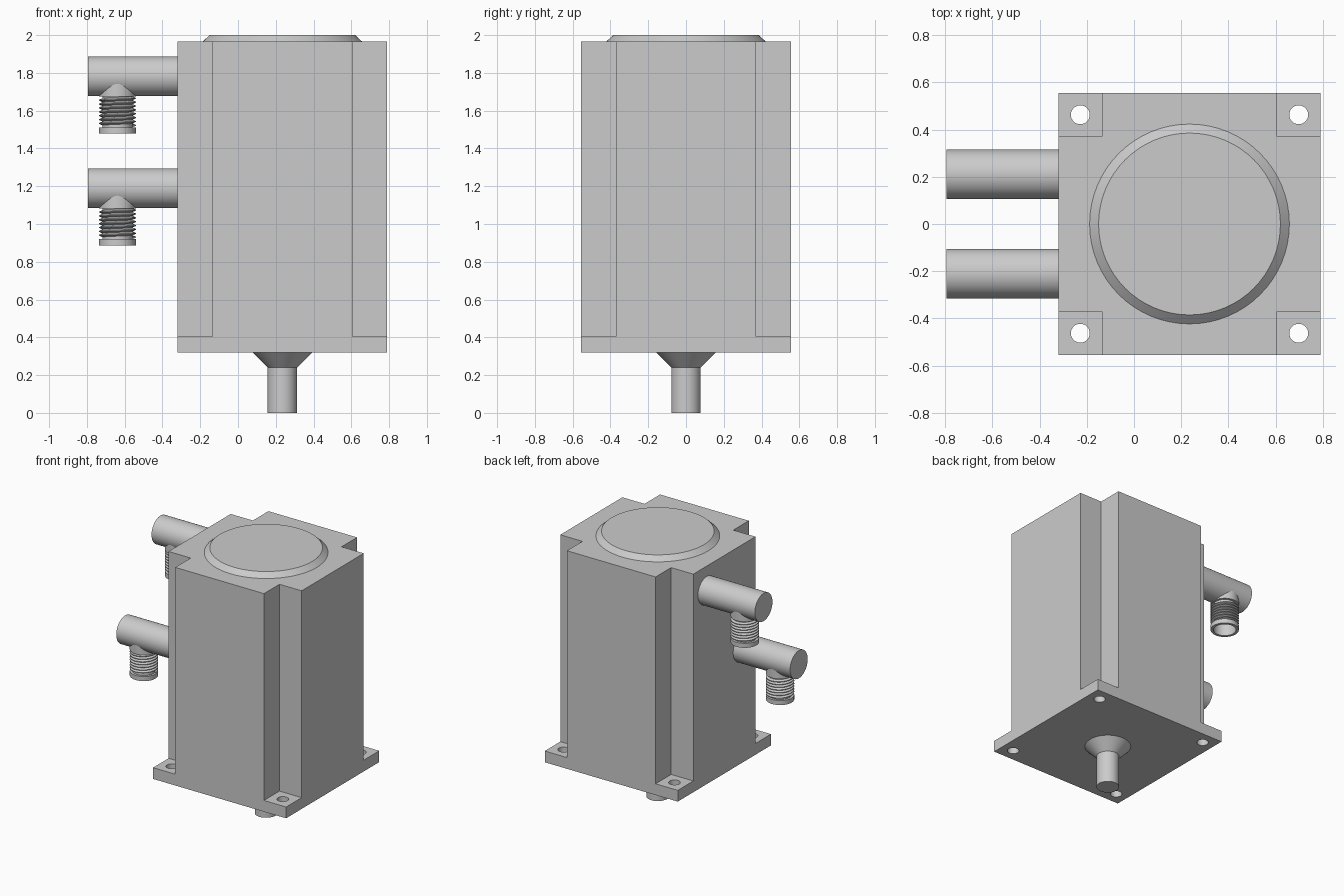
import bpy, bmesh
from math import cos, sin, pi, radians
from mathutils import Matrix

if "Cube" in bpy.data.objects:
    bpy.data.objects.remove(bpy.data.objects["Cube"])

CX = 0.235            # body centre in x
HALF = 0.555          # half width of the square body
BASE, PLATE, TOP = 0.32, 0.405, 1.965


def make(name, bm, smooth=True):
    bmesh.ops.recalc_face_normals(bm, faces=bm.faces)
    mesh = bpy.data.meshes.new(name)
    bm.to_mesh(mesh)
    bm.free()
    ob = bpy.data.objects.new(name, mesh)
    bpy.context.collection.objects.link(ob)
    bpy.ops.object.select_all(action='DESELECT')
    ob.select_set(True)
    bpy.context.view_layer.objects.active = ob
    if smooth:
        bpy.ops.object.shade_smooth_by_angle(angle=radians(30))
    return ob


def box(name, x0, x1, y0, y1, z0, z1):
    bm = bmesh.new()
    bmesh.ops.create_cube(bm, size=1, matrix=Matrix.Translation(
        ((x0 + x1) / 2, (y0 + y1) / 2, (z0 + z1) / 2))
        @ Matrix.Diagonal((x1 - x0, y1 - y0, z1 - z0, 1)))
    return make(name, bm, False)


def lathe(name, profile, loc, axis_x=False, seg=64):
    """Revolve (radius, height) points about z, or about x."""
    bm = bmesh.new()
    verts = [bm.verts.new((r, 0, h)) for r, h in profile]
    edges = [bm.edges.new(p) for p in zip(verts, verts[1:])]
    bmesh.ops.spin(bm, geom=verts + edges, axis=(0, 0, 1), cent=(0, 0, 0),
                   angle=2 * pi, steps=seg, use_duplicate=False)
    bmesh.ops.remove_doubles(bm, verts=bm.verts, dist=1e-5)
    rot = Matrix.Rotation(pi / 2, 4, 'Y') if axis_x else Matrix()
    bm.transform(Matrix.Translation(loc) @ rot)
    return make(name, bm)


def cut(target, cutter):
    bpy.context.view_layer.objects.active = target
    mod = target.modifiers.new("cut", 'BOOLEAN')
    mod.operation, mod.solver, mod.object = 'DIFFERENCE', 'EXACT', cutter
    bpy.ops.object.modifier_apply(modifier=mod.name)
    bpy.data.objects.remove(cutter, do_unlink=True)


def thread(name, loc, z0, z1, root, crest, turns, seg=40):
    """Helical V-shaped ridge."""
    bm = bmesh.new()
    pitch = (z1 - z0) / turns
    prev = None
    for i in range((turns - 1) * seg + 1):
        a = 2 * pi * i / seg
        zc = z0 + pitch * (0.5 + i / seg)
        row = [bm.verts.new((loc[0] + r * cos(a), loc[1] + r * sin(a),
                             loc[2] + zc + d * pitch))
               for r, d in ((root, -.5), (crest, -.12), (crest, .12), (root, .5))]
        if prev:
            for k in range(3):
                bm.faces.new((prev[k], row[k], row[k + 1], prev[k + 1]))
        prev = row
    return make(name, bm)


# Housing with notched corners and drilled mounting plate
body = box("motor_housing", CX - HALF, CX + HALF, -HALF, HALF, BASE, TOP)
for sx in (-1, 1):
    for sy in (-1, 1):
        xs = sorted((CX + sx * 0.37, CX + sx * 0.7))
        ys = sorted((sy * 0.37, sy * 0.7))
        cut(body, box("notch_cutter", *xs, *ys, PLATE, TOP + 0.1))
        cut(body, lathe("hole_cutter", [(0, -0.1), (0.04, -0.1), (0.04, 0.1), (0, 0.1)],
                        (CX + sx * 0.4625, sy * 0.4625, 0.36), seg=32))

# Bevelled round cap and output shaft
lathe("top_cap", [(0, 1.955), (0.423, 1.955), (0.423, TOP), (0.385, 2.0), (0, 2.0)],
      (CX, 0, 0))
lathe("output_shaft", [(0, 0), (0.078, 0), (0.078, 0.24), (0.158, BASE), (0, BASE)],
      (CX, 0, 0))

# Two elbow connectors with threaded hollow sockets
for label, y, z in (("upper", 0.21, 1.782), ("lower", -0.21, 1.19)):
    lathe(label + "_connector_arm",
          [(0, -0.795), (0.105, -0.795), (0.105, -0.31), (0, -0.31)], (0, y, z), True)
    loc = (-0.638, y, z)
    lathe(label + "_connector_socket",
          [(0, -0.03), (0.097, -0.03), (0.097, -0.108), (0.08, -0.108), (0.08, -0.27),
           (0.097, -0.27), (0.097, -0.304), (0.077, -0.304), (0.077, -0.115), (0, -0.115)],
          loc)
    thread(label + "_connector_thread", loc, -0.27, -0.106, 0.08, 0.097, 8)
